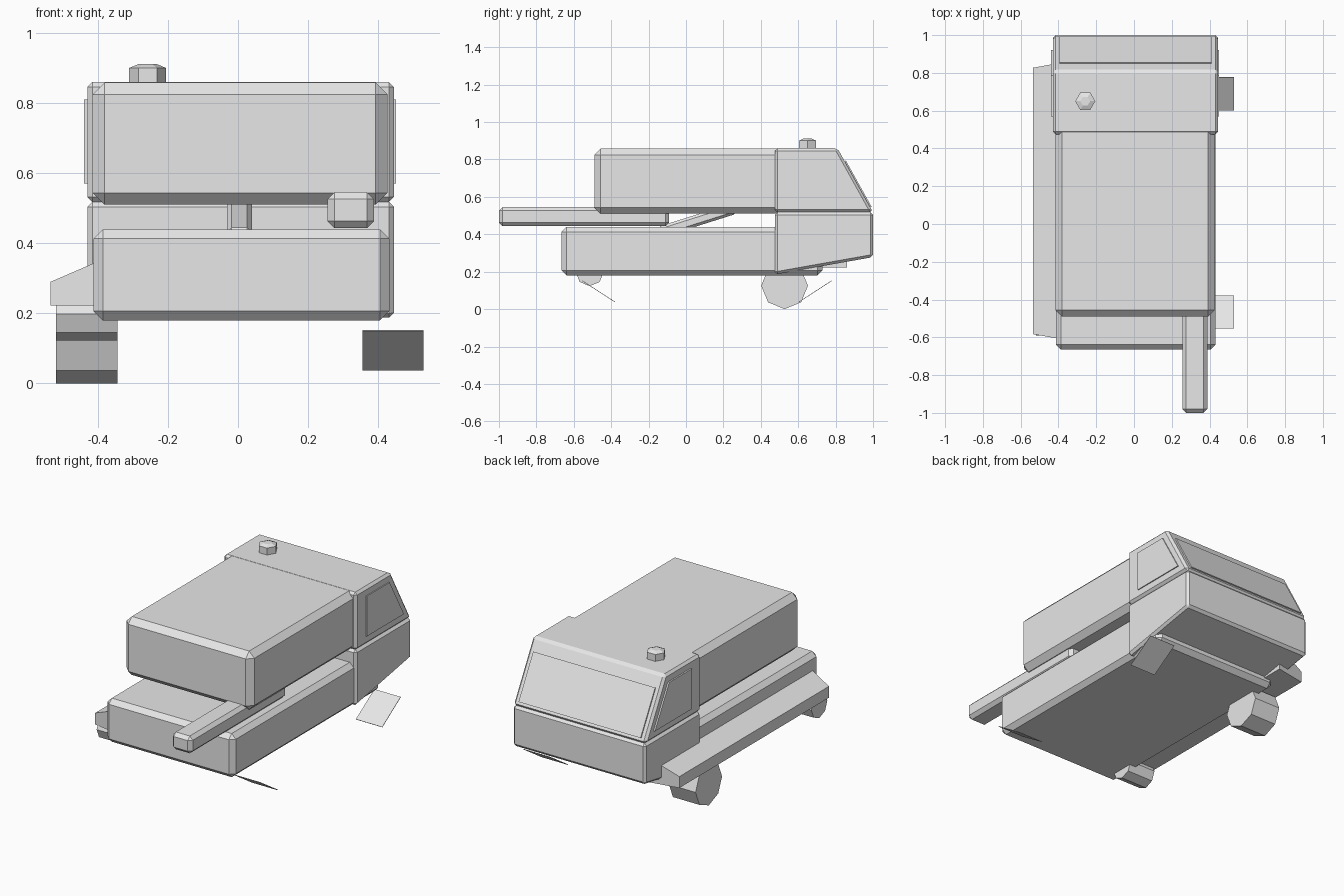
import bpy
import bmesh
import math
from mathutils import Matrix, Vector

if "Cube" in bpy.data.objects:
    bpy.data.objects.remove(bpy.data.objects["Cube"], do_unlink=True)

# One plain grey for everything
grey = bpy.data.materials.new("light_grey")
grey.use_nodes = True
grey.diffuse_color = (0.8, 0.8, 0.8, 1)
grey.node_tree.nodes["Principled BSDF"].inputs["Base Color"].default_value = (0.8, 0.8, 0.8, 1)


def finish(name, bm, bevel=0):
    bmesh.ops.recalc_face_normals(bm, faces=bm.faces[:])
    mesh = bpy.data.meshes.new(name)
    bm.to_mesh(mesh)
    bm.free()
    mesh.materials.append(grey)
    ob = bpy.data.objects.new(name, mesh)
    bpy.context.scene.collection.objects.link(ob)
    if bevel:
        mod = ob.modifiers.new("chamfer", "BEVEL")
        mod.width = bevel
        mod.segments = 1
        mod.limit_method = "ANGLE"
        mod.angle_limit = math.radians(25)
    return ob


def box(name, lo, hi, bevel=0, tilt=0):
    """Box between two corners, tilted about x through its centre."""
    lo, hi = Vector(lo), Vector(hi)
    bm = bmesh.new()
    place = (Matrix.Translation((lo + hi) / 2) @ Matrix.Rotation(tilt, 4, "X")
             @ Matrix.Diagonal((*(hi - lo), 1)))
    bmesh.ops.create_cube(bm, size=1, matrix=place)
    return finish(name, bm, bevel)


def side_prism(name, profile, x0, x1, bevel=0):
    """Extrude a (y, z) profile from x0 to x1."""
    bm = bmesh.new()
    face = bm.faces.new([bm.verts.new((x0, y, z)) for y, z in profile])
    new = bmesh.ops.extrude_face_region(bm, geom=[face])["geom"]
    bmesh.ops.translate(bm, vec=(x1 - x0, 0, 0),
                        verts=[v for v in new if isinstance(v, bmesh.types.BMVert)])
    return finish(name, bm, bevel)


def drum(name, centre, r1, r2, depth, sides, axis="Z", turn=0):
    bm = bmesh.new()
    place = Matrix.Translation(centre)
    if axis == "X":
        place = place @ Matrix.Rotation(math.pi / 2, 4, "Y")
    place = place @ Matrix.Rotation(turn, 4, "Z")
    bmesh.ops.create_cone(bm, cap_ends=True, segments=sides, radius1=r1,
                          radius2=r2, depth=depth, matrix=place)
    return finish(name, bm)


# Main bodies
box("upper_body", (-0.415, -0.49, 0.51), (0.427, 0.6, 0.859), 0.034)
box("lower_body", (-0.413, -0.665, 0.18), (0.432, 0.73, 0.44), 0.027)

# Cab in two halves, split at the belt line
LEFT, RIGHT = 0.445, -0.43
side_prism("cab_upper", [(0.475, 0.518), (0.475, 0.86), (0.81, 0.86), (1.0, 0.518)],
           RIGHT, LEFT, 0.014)
side_prism("cab_lower", [(0.475, 0.185), (0.475, 0.518), (1.0, 0.518), (1.0, 0.278)],
           RIGHT, LEFT, 0.014)

# Side windows and sloping rear window as thin plates
window = [(0.57, 0.57), (0.57, 0.81), (0.785, 0.81), (0.92, 0.57)]
side_prism("left_window", window, LEFT - 0.001, LEFT + 0.006)
side_prism("right_window", window, RIGHT - 0.009, RIGHT + 0.001)
side_prism("slope_window", [(0.848, 0.79), (0.855, 0.794), (0.993, 0.546), (0.984, 0.544)],
           -0.395, 0.41)

# Roof vent
drum("vent_base", (-0.258, 0.65, 0.878), 0.053, 0.053, 0.046, 6, turn=math.pi / 6 * 3)
drum("vent_cap", (-0.258, 0.65, 0.906), 0.053, 0.026, 0.011, 6, turn=math.pi / 6 * 3)

# Forward beam and the tilted strut between the bodies
box("beam", (0.256, -1.0, 0.443), (0.388, -0.09, 0.546), 0.02)
box("strut", (-0.032, -0.15, 0.445), (0.04, 0.27, 0.505), 0.014, math.radians(17.5))

# Fender along the right side, narrowing outwards
bm = bmesh.new()
rings = []
for x, y0, y1, top in ((-0.535, -0.583, 0.827, 0.29), (-0.345, -0.617, 0.862, 0.372)):
    rings.append([bm.verts.new((x, y, z))
                  for y, z in ((y0, 0.222), (y1, 0.222), (y1, top), (y0, top))])
for ring in rings:
    bm.faces.new(ring)
for i in range(4):
    j = (i + 1) % 4
    bm.faces.new((rings[0][i], rings[0][j], rings[1][j], rings[1][i]))
finish("right_fender", bm)

# Eight-sided wheels on the right, one vertex pointing down
for name, y, z, r in (("front_wheel", -0.515, 0.198, 0.075), ("rear_wheel", 0.527, 0.125, 0.125)):
    drum(name, (-0.432, y, z), r, r, 0.175, 8, "X")

# Tilted thin flaps on the left
for name, y, tilt in (("front_flap", -0.466, -33), ("rear_flap", 0.69, 33)):
    box(name, (0.356, y - 0.104, 0.0925), (0.53, y + 0.104, 0.0955), 0, math.radians(tilt))
